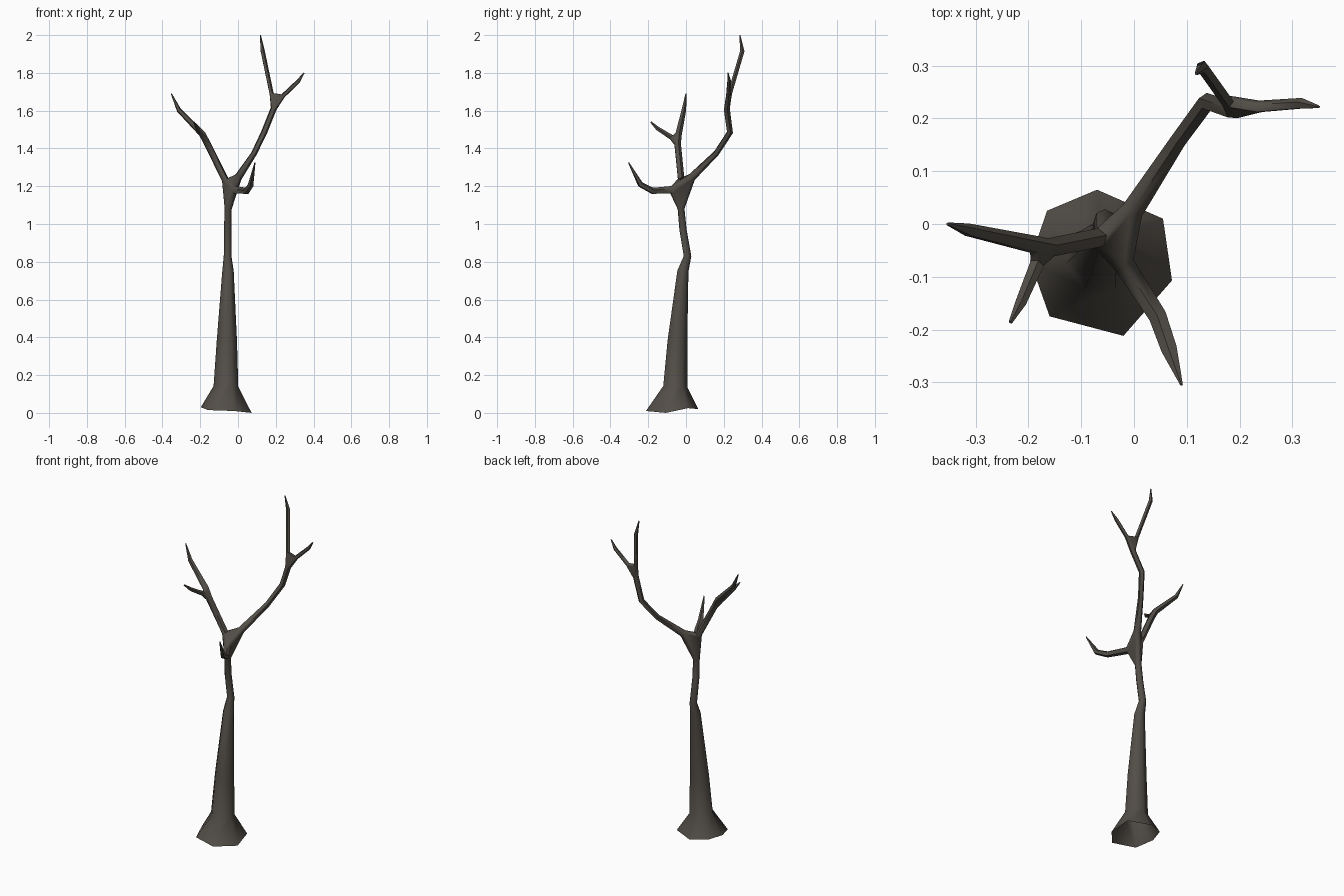
import bpy, bmesh, math
from mathutils import Vector

if "Cube" in bpy.data.objects:
    bpy.data.objects.remove(bpy.data.objects["Cube"])

bark = bpy.data.materials.new("dark_bark")
bark.diffuse_color = (0.085, 0.075, 0.063, 1)
bark.use_nodes = True
bark.node_tree.nodes["Principled BSDF"].inputs["Base Color"].default_value = bark.diffuse_color

bm = bmesh.new()


def bridge(a, b):
    n = len(a)
    for i in range(n):
        bm.faces.new((a[i], a[(i + 1) % n], b[(i + 1) % n], b[i]))


def tube(path, sides, ref, first=None, tip=False):
    """Sweep a ring along (x, y, z, radius) points; returns first and last ring."""
    pts = [Vector(p[:3]) for p in path]
    rings, prev = [], None
    u = Vector(ref)
    for i, p in enumerate(pts):
        a, b = pts[max(i - 1, 0)], pts[min(i + 1, len(pts) - 1)]
        t = (b - a).normalized()
        if prev:
            u = prev.rotation_difference(t) @ u
        u = (u - t * u.dot(t)).normalized()
        prev, v, r = t, t.cross(u), path[i][3]
        rings.append([bm.verts.new(p + r * (u * math.cos(k) + v * math.sin(k)))
                      for k in (2 * math.pi * j / sides for j in range(sides))])
    if first:
        rings.insert(0, first)
    for a, b in zip(rings, rings[1:]):
        bridge(a, b)
    if tip:
        bm.faces.new(rings[-1])
    return rings[0], rings[-1]


def fork(*rings):
    """Web the rings together with a hull, leaving the ring openings free."""
    verts = [(v, k) for k, ring in enumerate(rings) for v in ring]
    tmp = bmesh.new()
    lookup = {tmp.verts.new(v.co): (v, k) for v, k in verts}
    bmesh.ops.convex_hull(tmp, input=tmp.verts[:])
    for f in tmp.faces:
        pair = [lookup[v] for v in f.verts]
        if len({k for _, k in pair}) > 1:
            bm.faces.new([v for v, _ in pair])
    tmp.free()


# flared seven-sided foot and trunk
foot = [(-.07, .065, .02), (-.165, .025, .03), (-.197, -.07, .03), (-.16, -.175, .015),
        (-.02, -.212, .01), (.072, -.107, 0), (.055, .01, .025)]
foot = [bm.verts.new(p) for p in foot]
_, trunk = tube([(-.064, -.06, .14, .067), (-.059, -.048, .38, .055), (-.053, -.018, .75, .031),
                 (-.055, .007, .83, .021), (-.055, -.017, .97, .02), (-.052, -.027, 1.08, .019)],
                7, (0, 1, 0), first=foot)

# three main limbs
back, back_end = tube([(.0, .03, 1.247, .022), (.085, .16, 1.375, .016), (.138, .232, 1.485, .017),
                       (.188, .215, 1.61, .017)], 5, (0, 0, 1))
left, left_end = tube([(-.068, -.027, 1.235, .019), (-.162, -.046, 1.425, .019)], 5, (0, 1, 0))
front, _ = tube([(-.018, -.078, 1.18, .021), (.045, -.175, 1.174, .018), (.068, -.24, 1.208, .016),
                 (.09, -.304, 1.325, .003)], 5, (0, 0, 1), tip=True)
fork(trunk, back, left, front)

# back limb twigs
up, _ = tube([(.177, .232, 1.69, .012), (.13, .298, 1.915, .012), (.118, .285, 2.0, .003)],
             5, (1, 0, 0), tip=True)
side, _ = tube([(.238, .222, 1.678, .012), (.318, .228, 1.755, .011), (.35, .222, 1.80, .003)],
               5, (0, 1, 0), tip=True)
fork(back_end, up, side)

# left limb twigs
high, _ = tube([(-.188, -.04, 1.475, .018), (-.313, -.012, 1.603, .013), (-.353, .0, 1.69, .003)],
               5, (0, 1, 0), tip=True)
low, _ = tube([(-.184, -.076, 1.458, .014), (-.215, -.15, 1.505, .011), (-.234, -.186, 1.54, .004)],
              5, (0, 0, 1), tip=True)
fork(left_end, high, low)

bmesh.ops.recalc_face_normals(bm, faces=bm.faces[:])
mesh = bpy.data.meshes.new("bare_tree")
bm.to_mesh(mesh)
bm.free()
mesh.materials.append(bark)
tree = bpy.data.objects.new("bare_tree", mesh)
bpy.context.collection.objects.link(tree)
bpy.context.view_layer.objects.active = tree
tree.select_set(True)
bpy.ops.object.shade_smooth_by_angle(angle=math.radians(60))
